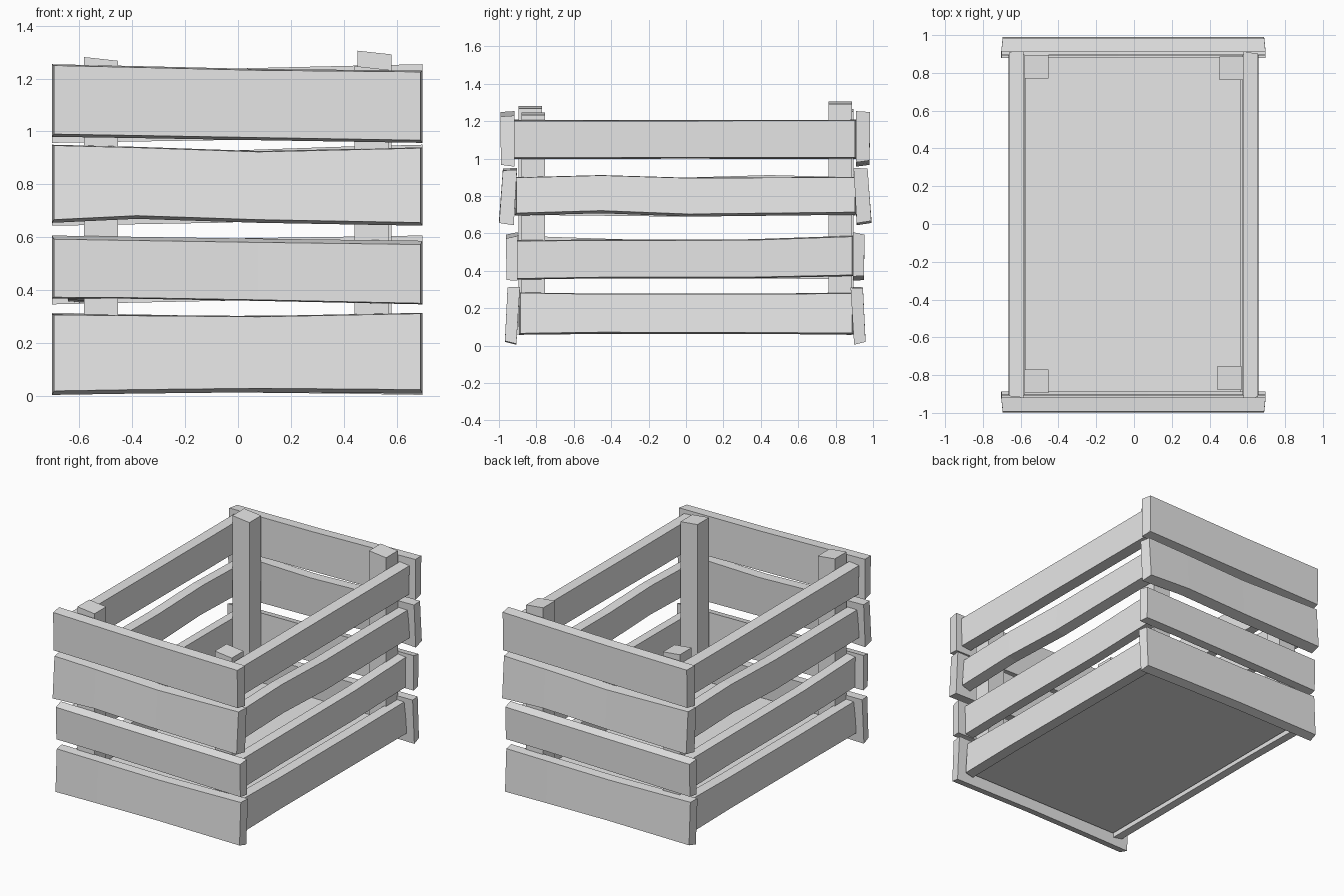
import bpy, bmesh, math
from mathutils import Matrix, Vector

cube = bpy.data.objects.get("Cube")
if cube:
    bpy.data.objects.remove(cube)

GREY = (0.8, 0.8, 0.8, 1)
wood = bpy.data.materials.new("plain_grey")
wood.use_nodes = True
wood.diffuse_color = GREY
wood.node_tree.nodes["Principled BSDF"].inputs["Base Color"].default_value = GREY


def loft(name, rings, matrix=Matrix()):
    """Skin a row of four-cornered rings and cap both ends."""
    bm = bmesh.new()
    loops = [[bm.verts.new(matrix @ Vector(p)) for p in ring] for ring in rings]
    for a, b in zip(loops, loops[1:]):
        for i in range(4):
            j = (i + 1) % 4
            bm.faces.new((a[i], a[j], b[j], b[i]))
    bm.faces.new(loops[0])
    bm.faces.new(loops[-1])
    bmesh.ops.recalc_face_normals(bm, faces=bm.faces)
    mesh = bpy.data.meshes.new(name)
    bm.to_mesh(mesh)
    bm.free()
    mesh.materials.append(wood)
    obj = bpy.data.objects.new(name, mesh)
    bpy.context.collection.objects.link(obj)
    return obj


def board(name, stations, low, high, rise, dip, turn):
    """Warped plank: stations are (along, bottom, top); low and high are
    (inner, outer) depths; the outer face is slightly smaller."""
    rings = []
    for n, (u, bottom, top) in enumerate(stations):
        taper = 0.008 if n == 0 else -0.008 if n == len(stations) - 1 else 0
        rings.append([(u, -low[0], bottom), (u + taper, -low[1], bottom + rise),
                      (u + taper, -high[1], top - dip), (u, -high[0], top)])
    centre = Matrix.Translation((-0.003, -0.004, 0))
    loft(name, rings, centre @ Matrix.Rotation(math.radians(turn), 4, "Z"))


# Planks of the short walls, bottom to top
END_BOARDS = [
    ([(-.7, .005, .31), (-.38, .01, .307), (.08, .015, .303), (.7, .01, .315)],
     (.903, .964), (.884, .95), .015, .003),
    ([(-.7, .37, .607), (-.38, .368, .602), (.08, .36, .595), (.7, .347, .587)],
     (.896, .955), (.896, .959), .004, .014),
    ([(-.7, .655, .95), (-.38, .67, .942), (.08, .655, .926), (.7, .644, .94)],
     (.917, .995), (.9, .975), .012, .003),
    ([(-.7, .98, 1.254), (-.38, .975, 1.247), (.08, .967, 1.236), (.7, .957, 1.23)],
     (.914, .985), (.914, .989), .01, .005),
]

# Planks of the long walls, bottom to top
SIDE_BOARDS = [
    ([(-.89, .058, .285), (-.45, .064, .278), (.35, .062, .278), (.9, .06, .282)],
     (.585, .65), (.568, .635), .008, .003),
    ([(-.905, .353, .565), (-.45, .36, .567), (.35, .36, .569), (.9, .372, .588)],
     (.578, .64), (.578, .643), .006, .005),
    ([(-.91, .695, .9), (-.45, .708, .912), (.02, .69, .898), (.915, .7, .902)],
     (.592, .662), (.578, .648), .014, .002),
    ([(-.92, .998, 1.206), (-.45, .998, 1.205), (.02, 1, 1.206), (.915, 1, 1.208)],
     (.582, .656), (.582, .66), .007, .004),
]

LEVELS = ("bottom", "lower", "upper", "top")
WALLS = (("front", END_BOARDS, 0), ("left", SIDE_BOARDS, 90),
         ("back", END_BOARDS, 180), ("right", SIDE_BOARDS, 270))
for wall, boards, turn in WALLS:
    for level, spec in zip(LEVELS, boards):
        board(f"{wall}_{level}_board", *spec, turn)


def block(name, x, y, half_x, half_y, low, high, slope=0):
    corners = [(-1, -1), (1, -1), (1, 1), (-1, 1)]
    loft(name, [[(x + sx * half_x, y + sy * half_y, z - sx * s) for sx, sy in corners]
                for z, s in ((low, 0), (high, slope))])


# Corner posts with sloping tops
POSTS = (("front_right", -.517, -.832, 1.274), ("front_left", .505, -.816, 1.24),
         ("back_right", -.517, .832, 1.258), ("back_left", .516, .825, 1.298))
for corner, x, y, top in POSTS:
    block(f"{corner}_post", x, y, .064, .063, .1, top, .007)

# Floor panel
block("floor", -.003, -.002, .572, .89, .08, .12)
